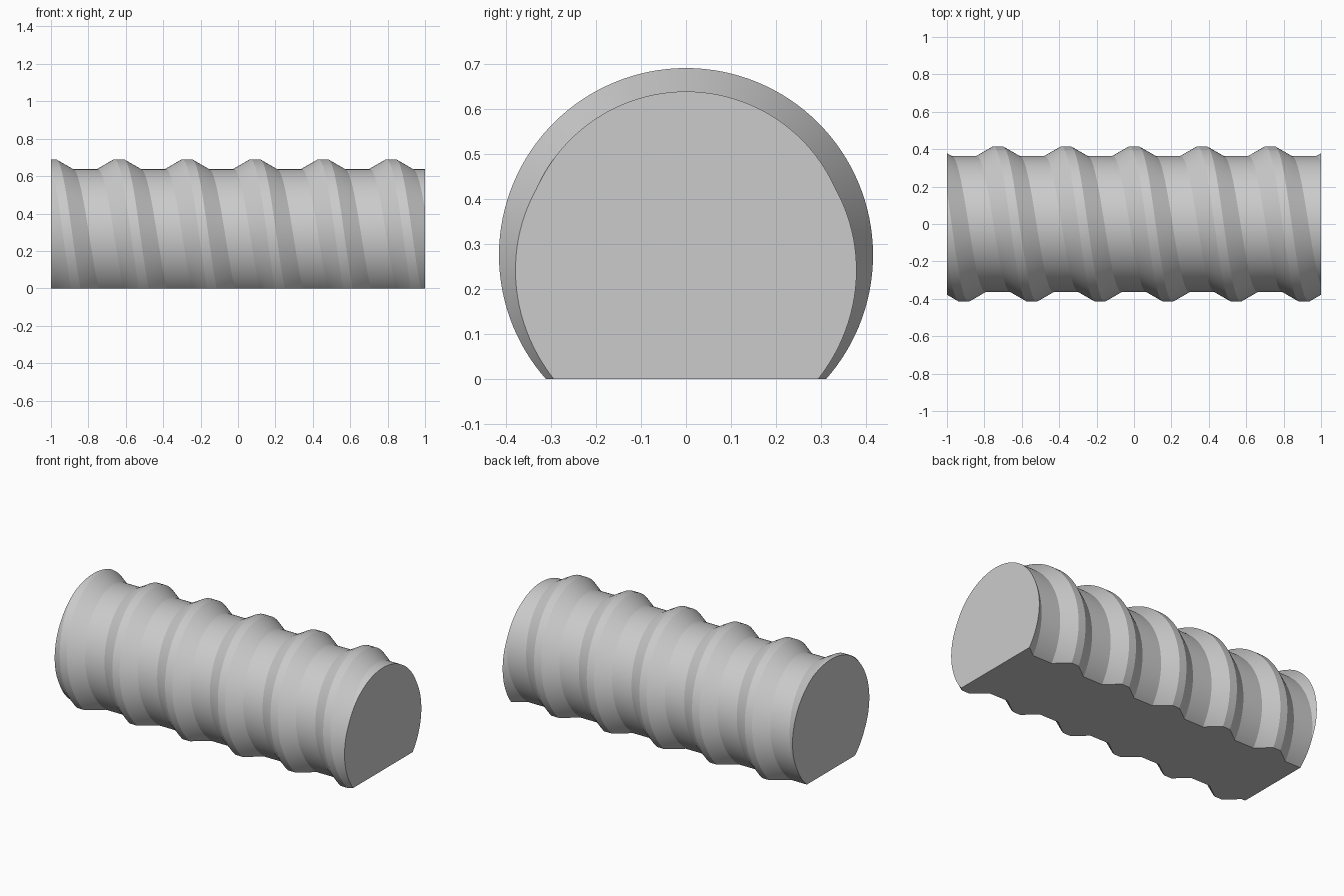
import bpy, bmesh, math

cube = bpy.data.objects.get("Cube")
if cube:
    bpy.data.objects.remove(cube, do_unlink=True)

PITCH = 2 / 5.5          # travel of the ridge per turn
CORE, CREST = 0.363, 0.415
AXIS_Z = 0.275
SEGMENTS = 128
TURNS = 5

# One pitch of the thread: (offset along the axis, radius)
PROFILE = [(-0.115, CORE), (-0.025, CREST), (0.025, CREST), (0.115, CORE)]

# Plain grey material
grey = bpy.data.materials.new("plain grey")
grey.use_nodes = True
grey.diffuse_color = (0.6, 0.6, 0.6, 1)
grey.node_tree.nodes["Principled BSDF"].inputs["Base Color"].default_value = (0.6, 0.6, 0.6, 1)

bm = bmesh.new()

# Helical skin: each profile point sweeps round the axis; the seam lies underneath
rows = []
for turn in range(-TURNS, TURNS + 1):
    for offset, radius in PROFILE:
        row = []
        for i in range(SEGMENTS + 1):
            a = -math.pi / 2 + math.tau * i / SEGMENTS
            x = PITCH * (turn + a / math.tau) + offset
            row.append(bm.verts.new((x, radius * math.cos(a), AXIS_Z + radius * math.sin(a))))
        rows.append(row)
for r, s in zip(rows, rows[1:]):
    for i in range(SEGMENTS):
        bm.faces.new((r[i], r[i + 1], s[i + 1], s[i]))
bmesh.ops.remove_doubles(bm, verts=bm.verts[:], dist=0.0001)


def cut_and_cap(point, normal):
    """Slice away the side the normal points to and close the opening."""
    geom = bm.verts[:] + bm.edges[:] + bm.faces[:]
    cut = bmesh.ops.bisect_plane(bm, geom=geom, dist=1e-6, plane_co=point,
                                 plane_no=normal, clear_outer=True)["geom_cut"]
    rim = [e for e in cut if isinstance(e, bmesh.types.BMEdge) and e.is_boundary]
    bmesh.ops.edgeloop_fill(bm, edges=rim)


# Flat ends and flat underside
cut_and_cap((1, 0, 0), (1, 0, 0))
cut_and_cap((-1, 0, 0), (-1, 0, 0))
cut_and_cap((0, 0, 0), (0, 0, -1))
bmesh.ops.recalc_face_normals(bm, faces=bm.faces[:])

mesh = bpy.data.meshes.new("threaded_rod")
bm.to_mesh(mesh)
bm.free()
mesh.materials.append(grey)
rod = bpy.data.objects.new("threaded_rod", mesh)
bpy.context.collection.objects.link(rod)

# Smooth round the rod, crisp along the thread edges
bpy.ops.object.select_all(action="DESELECT")
rod.select_set(True)
bpy.context.view_layer.objects.active = rod
bpy.ops.object.shade_smooth_by_angle(angle=math.radians(20))
